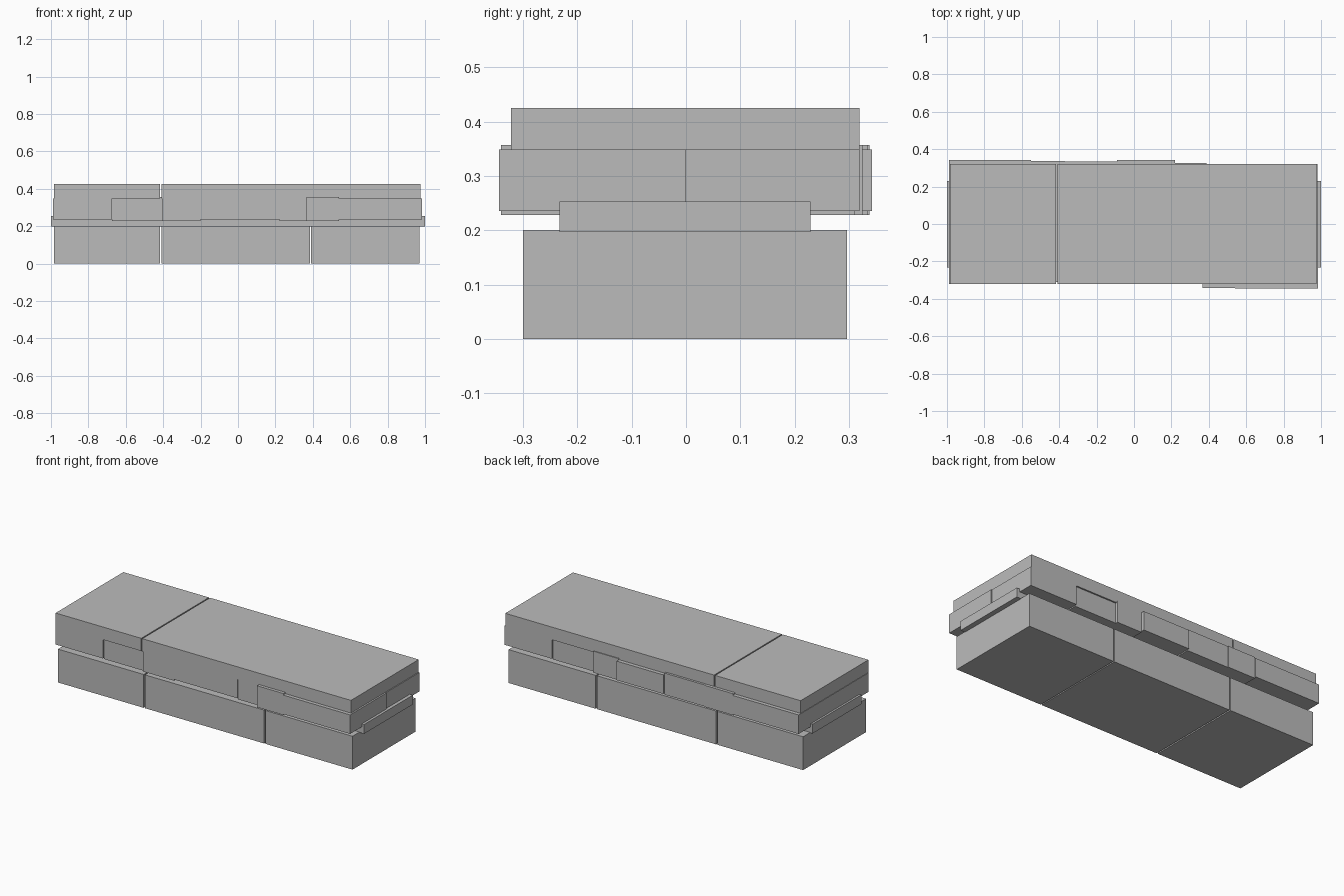
import bpy
import bmesh
from mathutils import Matrix

cube = bpy.data.objects.get("Cube")
if cube:
    bpy.data.objects.remove(cube, do_unlink=True)

GREY = (0.5, 0.5, 0.5, 1)
mat = bpy.data.materials.new("stone grey")
mat.use_nodes = True
mat.diffuse_color = GREY
mat.node_tree.nodes["Principled BSDF"].inputs["Base Color"].default_value = GREY


def block(name, x, y, z):
    """Box spanning the given (low, high) ranges."""
    spans = (x, y, z)
    centre = [(a + b) / 2 for a, b in spans]
    size = [b - a for a, b in spans]
    bm = bmesh.new()
    bmesh.ops.create_cube(bm, size=1, matrix=Matrix.LocRotScale(centre, None, size))
    mesh = bpy.data.meshes.new(name)
    bm.to_mesh(mesh)
    bm.free()
    mesh.materials.append(mat)
    bpy.context.collection.objects.link(bpy.data.objects.new(name, mesh))


# Base: three blocks with narrow joints
for name, x in (("left", (-.985, -.416)), ("middle", (-.408, .384)), ("right", (.391, .97))):
    block("base_block_" + name, x, (-.30, .297), (0, .2))

# Narrow core plank that pokes out at both ends
block("core_plank", (-1, 1), (-.233, .229), (.197, .253))

# Middle course: ranges along x, face position, and whether the stone is tall
LOW, TALL = (.235, .349), (.228, .357)
front = [(-.988, -.673, .32, LOW), (-.673, -.405, .31, TALL), (-.405, -.2, .32, TALL),
         (-.2, .222, .32, LOW), (.222, .365, .317, TALL),
         (.365, .54, .341, TALL), (.54, .985, .344, LOW)]
back = [(-.988, -.55, .343, LOW), (-.55, -.368, .338, TALL), (-.368, -.09, .334, TALL),
        (-.09, .22, .343, LOW), (.22, .387, .325, TALL),
        (.387, .665, .311, TALL), (.665, .98, .32, LOW)]
for i, (x0, x1, face, z) in enumerate(front):
    block(f"front_course_stone_{i + 1}", (x0, x1), (-face, 0), z)
for i, (x0, x1, face, z) in enumerate(back):
    block(f"back_course_stone_{i + 1}", (x0, x1), (0, face), z)

# Top: two slabs with a narrow joint
for name, x in (("short", (-.985, -.417)), ("long", (-.41, .975))):
    block("top_slab_" + name, x, (-.322, .32), (.349, .425))
